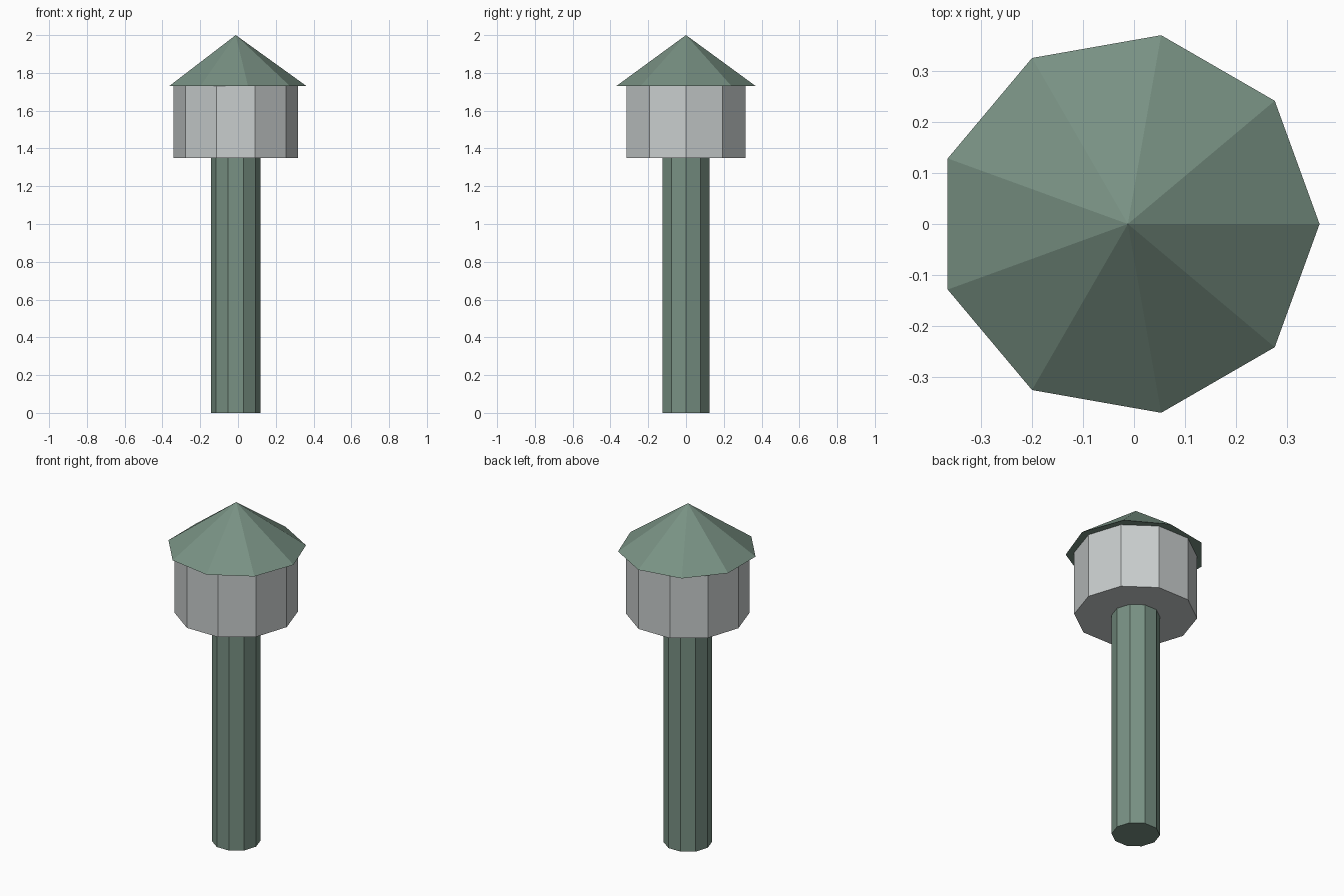
import bpy

cube = bpy.data.objects.get("Cube")
if cube:
    bpy.data.objects.remove(cube, do_unlink=True)

CENTRE_X = -0.012


def make_material(name, rgb):
    mat = bpy.data.materials.new(name)
    mat.use_nodes = True
    colour = (*rgb, 1.0)
    mat.diffuse_color = colour
    bsdf = next(n for n in mat.node_tree.nodes if n.type == "BSDF_PRINCIPLED")
    bsdf.inputs["Base Color"].default_value = colour
    return mat


def tapered_prism(name, sides, r_bottom, r_top, z_bottom, z_top, mat):
    """Closed flat-shaded prism or cone with a corner pointing along +x."""
    bpy.ops.mesh.primitive_cone_add(
        vertices=sides, radius1=r_bottom, radius2=r_top,
        depth=z_top - z_bottom, end_fill_type="NGON",
        location=(CENTRE_X, 0, (z_bottom + z_top) / 2))
    obj = bpy.context.object
    obj.name = name
    obj.data.name = name
    # Primitive starts its corners on +y, so turn a corner to +x
    first = max(obj.data.vertices, key=lambda v: v.co.y)
    if abs(first.co.x) < 0.001:
        obj.rotation_euler.z = -1.5707963
    bpy.ops.object.transform_apply(location=False, rotation=True, scale=False)
    obj.data.materials.append(mat)
    return obj


green = make_material("muted green", (0.19, 0.285, 0.23))
grey = make_material("light grey", (0.58, 0.61, 0.61))

# Post, lamp drum and pointed roof
tapered_prism("post", 10, 0.13, 0.13, 0, 1.35, green)
tapered_prism("lamp_drum", 10, 0.33, 0.33, 1.35, 1.73, grey)
tapered_prism("roof", 9, 0.375, 0, 1.73, 2.0, green)
